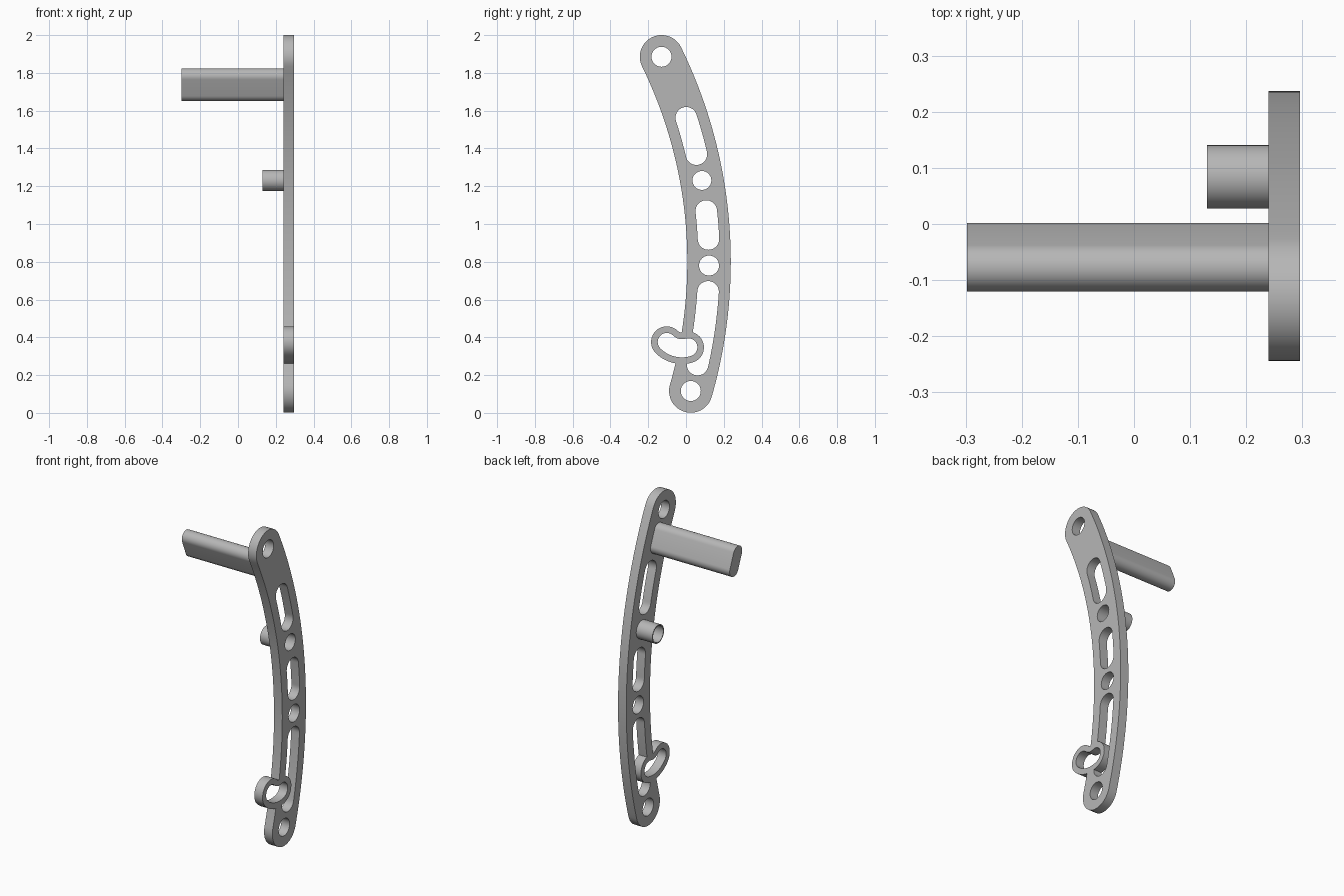
import bpy, bmesh
from math import sin, cos, radians, pi

cube = bpy.data.objects.get("Cube")
if cube:
    bpy.data.objects.remove(cube, do_unlink=True)

steel = bpy.data.materials.new("grey_metal")
steel.use_nodes = True
GREY = (0.47, 0.47, 0.47, 1)
steel.diffuse_color = GREY
steel.node_tree.nodes["Principled BSDF"].inputs["Base Color"].default_value = GREY

X0, X1 = 0.24, 0.296            # plate thickness range
ARM = (-2.345, 0.80, 2.467)     # arm arc: centre y, centre z, radius
RING = (-0.021, 0.457, 0.115)   # arc of the small slotted loop


def band(arc, a0, a1, r, steps=24, cap=20):
    """Outline of a round-ended strip of half width r along an arc (degrees)."""
    cy, cz, rad = arc
    a0, a1 = radians(a0), radians(a1)
    steps = steps if a1 > a0 else 0
    pts = []
    for i in range(steps + 1):                       # outer edge
        a = a0 + (a1 - a0) * i / max(steps, 1)
        pts.append((cy + (rad + r) * cos(a), cz + (rad + r) * sin(a)))
    for i in range(1, cap):                          # end cap
        t = a1 + pi * i / cap
        pts.append((cy + rad * cos(a1) + r * cos(t), cz + rad * sin(a1) + r * sin(t)))
    for i in range(steps + 1):                       # inner edge
        a = a1 + (a0 - a1) * i / max(steps, 1)
        pts.append((cy + (rad - r) * cos(a), cz + (rad - r) * sin(a)))
    for i in range(1, cap):                          # start cap
        t = a0 + pi + pi * i / cap
        pts.append((cy + rad * cos(a0) + r * cos(t), cz + rad * sin(a0) + r * sin(t)))
    return pts


def prism(name, outlines, x0, x1):
    """Extrude one or more yz outlines along x."""
    bm = bmesh.new()
    for pts in outlines:
        face = bm.faces.new([bm.verts.new((x0, y, z)) for y, z in pts])
        out = bmesh.ops.extrude_face_region(bm, geom=[face])
        new = [v for v in out["geom"] if isinstance(v, bmesh.types.BMVert)]
        bmesh.ops.translate(bm, verts=new, vec=(x1 - x0, 0, 0))
    bmesh.ops.recalc_face_normals(bm, faces=bm.faces)
    mesh = bpy.data.meshes.new(name)
    bm.to_mesh(mesh)
    bm.free()
    mesh.materials.append(steel)
    obj = bpy.data.objects.new(name, mesh)
    bpy.context.collection.objects.link(obj)
    return obj


def combine(obj, tool, operation):
    """Apply a boolean and discard the tool."""
    mod = obj.modifiers.new("bool", "BOOLEAN")
    mod.operation, mod.object, mod.solver = operation, tool, "EXACT"
    bpy.context.view_layer.objects.active = obj
    bpy.ops.object.modifier_apply(modifier=mod.name)
    bpy.data.objects.remove(tool, do_unlink=True)


# Curved arm with its slots and holes
arm = prism("curved_arm", [band(ARM, -16.1, 26.1, 0.115, 64)], X0, X1)
openings = [(13.35, 18.0, 0.057), (2.8, 6.25, 0.057), (-12.75, -3.7, 0.057),
            (26.1, 26.1, 0.053), (10.05, 10.05, 0.05),
            (-0.46, -0.46, 0.053), (-16.1, -16.1, 0.053)]
combine(arm, prism("cutter", [band(ARM, *o) for o in openings], X0 - 0.1, X1 + 0.1), "DIFFERENCE")

# Slotted loop crossing the lower arm
combine(arm, prism("loop", [band(RING, 225.4, 286.7, 0.083)], X0, X1), "UNION")
combine(arm, prism("cutter", [band(RING, 225.4, 286.7, 0.048)], X0 - 0.1, X1 + 0.1), "DIFFERENCE")

# Flat round-edged pedal bar, running along the arm's slope
bar = prism("cross_bar", [band((ARM[0], ARM[1], 2.471), 21.2, 23.4, 0.043, 2)], -0.298, X0)

# Thin-walled tube around the upper hole
tube = prism("short_tube", [band(ARM, 10.05, 10.05, 0.0565)], 0.13, X0)
combine(tube, prism("cutter", [band(ARM, 10.05, 10.05, 0.05)], 0, X1), "DIFFERENCE")

# Smooth the curved walls and keep the rims sharp
for obj in (arm, bar, tube):
    bpy.ops.object.select_all(action="DESELECT")
    obj.select_set(True)
    bpy.context.view_layer.objects.active = obj
    bpy.ops.object.shade_smooth_by_angle(angle=radians(30))
